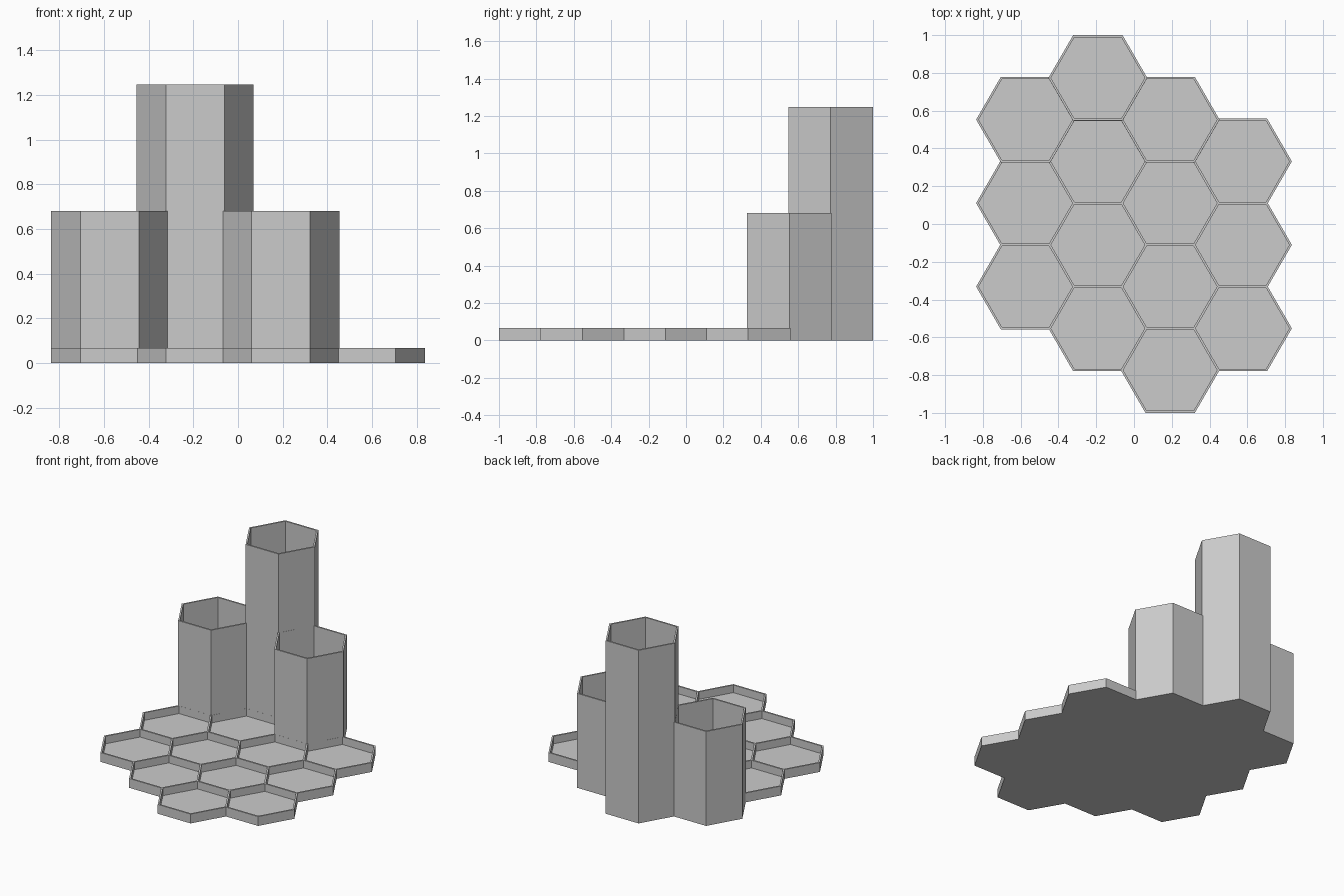
import bpy
import bmesh
from math import cos, sin, sqrt, pi

if "Cube" in bpy.data.objects:
    bpy.data.objects.remove(bpy.data.objects["Cube"], do_unlink=True)

SPACING = 0.442               # distance between neighbouring cell centres
APOTHEM = 0.2265              # outer centre-to-side distance, so walls overlap
WALL = 0.0115
FLOOR = 0.012
LOW, MID, TALL = 0.067, 0.68, 1.247

grey = bpy.data.materials.new("plain grey")
colour = (0.6, 0.6, 0.6, 1)
grey.diffuse_color = colour
grey.use_nodes = True
grey.node_tree.nodes["Principled BSDF"].inputs["Base Color"].default_value = colour


def hex_cup(name, x, y, height):
    """Open hexagonal cup with a thin wall and floor."""
    bm = bmesh.new()

    def ring(apothem, z):
        r = apothem * 2 / sqrt(3)
        return [bm.verts.new((r * cos(i * pi / 3), r * sin(i * pi / 3), z))
                for i in range(6)]

    inner = APOTHEM - WALL
    rings = [ring(APOTHEM, 0), ring(APOTHEM, height),
             ring(inner, height), ring(inner, FLOOR)]
    for a, b in zip(rings, rings[1:]):
        for i in range(6):
            j = (i + 1) % 6
            bm.faces.new((a[i], a[j], b[j], b[i]))
    bm.faces.new(rings[0][::-1])
    bm.faces.new(rings[-1])
    bmesh.ops.recalc_face_normals(bm, faces=bm.faces)
    mesh = bpy.data.meshes.new(name)
    bm.to_mesh(mesh)
    bm.free()
    mesh.materials.append(grey)
    obj = bpy.data.objects.new(name, mesh)
    obj.location = (x, y, 0)
    bpy.context.collection.objects.link(obj)


# Honeycomb columns: number of cells and back-most position in spacings
columns = [(3, 1.25), (4, 1.75), (4, 1.25), (3, 0.75)]
# The back cells of the first three columns rise into tubes
towers = {(0, 0): ("right_tube", MID), (1, 0): ("tall_tube", TALL),
          (2, 0): ("left_tube", MID)}

for c, (count, back) in enumerate(columns):
    for r in range(count):
        name, height = towers.get((c, r), (f"tray_{c + 1}_{r + 1}", LOW))
        hex_cup(name, (c - 1.5) * SPACING * sqrt(3) / 2,
                (back - r) * SPACING, height)
